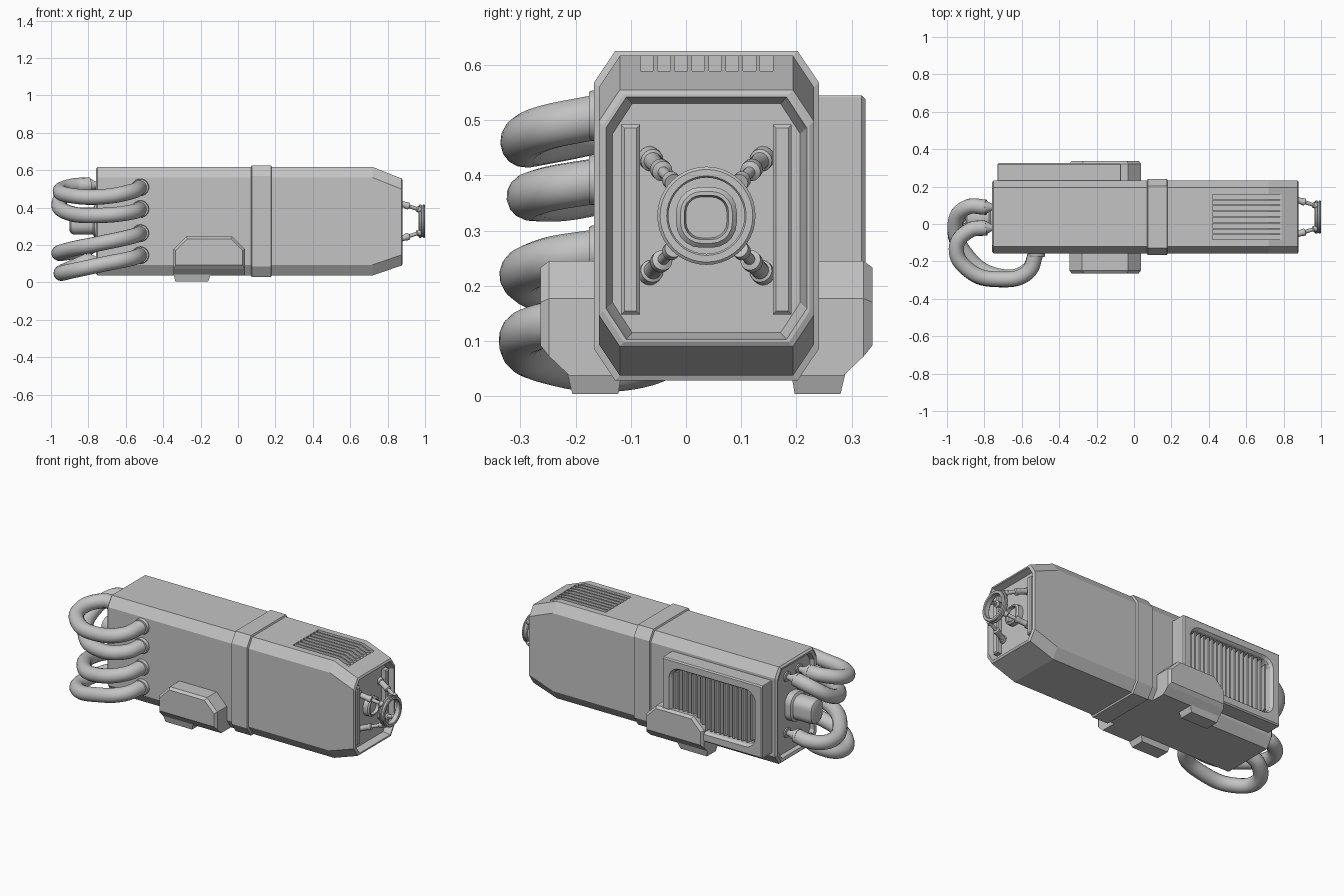
import bpy, bmesh, math
from mathutils import Vector

if "Cube" in bpy.data.objects:
    bpy.data.objects.remove(bpy.data.objects["Cube"])

CY, CZ = 0.037, 0.327          # body axis
grey = bpy.data.materials.new("plain grey")
grey.diffuse_color = (0.55, 0.55, 0.55, 1)
grey.use_nodes = True
grey.node_tree.nodes["Principled BSDF"].inputs["Base Color"].default_value = grey.diffuse_color


def finish(name, bm, smooth=None):
    bmesh.ops.recalc_face_normals(bm, faces=bm.faces)
    me = bpy.data.meshes.new(name)
    bm.to_mesh(me)
    bm.free()
    ob = bpy.data.objects.new(name, me)
    bpy.context.collection.objects.link(ob)
    me.materials.append(grey)
    if smooth:
        bpy.ops.object.select_all(action='DESELECT')
        ob.select_set(True)
        bpy.context.view_layer.objects.active = ob
        bpy.ops.object.shade_smooth_by_angle(angle=math.radians(smooth))
    return ob


def loft(name, loops, smooth=None, closed=False):
    """Skin a list of equal-length point loops; cap the ends unless closed."""
    bm = bmesh.new()
    rings = [[bm.verts.new(p) for p in lp] for lp in loops]
    pairs = list(zip(rings, rings[1:])) + ([(rings[-1], rings[0])] if closed else [])
    for a, b in pairs:
        for i in range(len(a)):
            j = (i + 1) % len(a)
            bm.faces.new((a[i], a[j], b[j], b[i]))
    if not closed:
        bm.faces.new(rings[0])
        bm.faces.new(rings[-1])
    return finish(name, bm, smooth)


def boxes(name, items):
    """Many boxes in one mesh, each (x0,x1,y0,y1,z0,z1)."""
    bm = bmesh.new()
    for x0, x1, y0, y1, z0, z1 in items:
        vs = bmesh.ops.create_cube(bm, size=1)['verts']
        for v in vs:
            v.co = Vector(((x0 + x1) / 2 + v.co.x * (x1 - x0),
                           (y0 + y1) / 2 + v.co.y * (y1 - y0),
                           (z0 + z1) / 2 + v.co.z * (z1 - z0)))
    return finish(name, bm)


def rod(name, p, q, profile, n=16):
    """Lathe along p->q; profile is a list of (fraction, radius)."""
    p, q = Vector(p), Vector(q)
    rot = (q - p).to_track_quat('Z', 'Y')
    loops = []
    for t, r in profile:
        c = p.lerp(q, t)
        loops.append([c + rot @ Vector((r * math.cos(a), r * math.sin(a), 0))
                      for a in (2 * math.pi * k / n for k in range(n))])
    return loft(name, loops, 35)


def octagon(x, inset=0.0, z0=0.037, z1=0.617, cz=0.057, grow=0.0):
    i = inset - grow
    y0, y1, z0, z1 = -0.158 + i, 0.232 - i, z0 + i, z1 - i
    c, d = 0.038 - i * 0.1, cz - i * 0.1
    return [(x, y0 + c, z0), (x, y1 - c, z0), (x, y1, z0 + d), (x, y1, z1 - d),
            (x, y1 - c, z1), (x, y0 + c, z1), (x, y0, z1 - d), (x, y0, z0 + d)]


def rrect(u, v, r, n=5):
    """Rounded rectangle with half sizes u, v."""
    pts = []
    for k, (sx, sy) in enumerate(((1, 1), (-1, 1), (-1, -1), (1, -1))):
        for m in range(n + 1):
            a = math.pi / 2 * (k + m / n)
            pts.append((sx * (u - r) + r * math.cos(a), sy * (v - r) + r * math.sin(a)))
    return pts


# main body: octagonal shell with recessed ends and a tapered nose
F = dict(z0=0.09, z1=0.555)
body = loft("main_body", [
    octagon(-0.73, 0.03), octagon(-0.755, 0.025), octagon(-0.76, 0.01),
    octagon(-0.75), octagon(0.72), octagon(0.875, 0, **F),
    octagon(0.88, 0.008, **F), octagon(0.88, 0.013, **F),
    octagon(0.868, 0.016, **F), octagon(0.84, 0.025, **F)])

# cooling slots on the roof
cut = boxes("slot_cutter", [(0.42, 0.79, y - 0.0115, y + 0.0115, 0.585, 0.66)
                            for y in (CY - 0.108 + 0.031 * k for k in range(8))])
mod = body.modifiers.new("slots", 'BOOLEAN')
mod.object, mod.solver = cut, 'EXACT'
bpy.context.view_layer.objects.active = body
bpy.ops.object.modifier_apply(modifier="slots")
bpy.data.objects.remove(cut)

# band around the middle
loft("middle_band", [octagon(0.07), octagon(0.074, grow=0.009),
                     octagon(0.176, grow=0.009), octagon(0.18)])

# nose: two upright bars, ring on four struts, central socket
for s in (-1, 1):
    y = CY + s * 0.1375
    loft("nose_bar", [[(x, y + a, CZ - 0.007 + b) for a, b in
                       ((-w, -h), (w, -h), (w, h), (-w, h))]
                      for x, w, h in ((0.83, 0.017, 0.172), (0.864, 0.017, 0.172),
                                      (0.87, 0.011, 0.166))])
    for t in (-1, 1):
        rod("nose_strut", (0.835, CY + s * 0.104, CZ + t * 0.106),
            (0.975, CY + s * 0.06, CZ + t * 0.06),
            [(0, 0.021), (0.12, 0.021), (0.14, 0.016), (0.42, 0.016), (0.45, 0.019),
             (0.55, 0.019), (0.58, 0.010), (0.85, 0.010), (0.88, 0.016), (1, 0.016)])
ring = [(0.966, 0.072), (0.966, 0.084), (0.971, 0.089), (0.979, 0.089), (0.982, 0.084),
        (0.988, 0.084), (0.991, 0.089), (0.996, 0.089), (1.0, 0.084), (1.0, 0.072), (0.996, 0.069),
        (0.97, 0.069)]
loft("nose_ring", [[(x, CY + r * math.cos(a), CZ + r * math.sin(a))
                    for a in (2 * math.pi * k / 40 for k in range(40))]
                   for x, r in ring], 30, closed=True)
loft("nose_socket", [[(x, CY + a, CZ - 0.003 + b) for a, b in rrect(u, v, r)]
                     for x, u, v, r in ((0.83, 0.055, 0.055, 0.045), (0.87, 0.055, 0.055, 0.045),
                                        (0.878, 0.047, 0.047, 0.038), (0.878, 0.04, 0.04, 0.03),
                                        (0.86, 0.037, 0.037, 0.028))], 35)

# rear tank
loft("rear_tank", [[(x, CY + a, CZ + b) for a, b in rrect(u, v, r, 8)]
                   for x, u, v, r in ((-0.72, 0.072, 0.085, 0.06), (-0.768, 0.072, 0.085, 0.06),
                                      (-0.775, 0.06, 0.072, 0.052), (-0.875, 0.06, 0.072, 0.052),
                                      (-0.892, 0.054, 0.066, 0.046), (-0.90, 0.04, 0.052, 0.034))], 40)

# four hoses looping from the back plate round to the near side
hoses = [
    [(-0.79, -0.02, .52), (-0.88, -0.035, .515), (-0.95, -0.13, .488), (-0.88, -0.25, .462),
     (-0.72, -0.295, .458), (-0.57, -0.26, .485), (-0.522, -0.15, .508)],
    [(-0.79, 0.09, .515), (-0.89, 0.09, .495), (-0.955, 0.01, .43), (-0.90, -0.16, .37),
     (-0.73, -0.277, .358), (-0.57, -0.25, .375), (-0.522, -0.15, .392)],
    [(-0.79, 0.09, .18), (-0.88, 0.085, .165), (-0.953, 0.0, .155), (-0.90, -0.17, .175),
     (-0.73, -0.292, .21), (-0.57, -0.255, .245), (-0.522, -0.15, .263)],
    [(-0.79, -0.01, .12), (-0.87, -0.02, .085), (-0.945, -0.12, .05), (-0.88, -0.25, .063),
     (-0.72, -0.298, .097), (-0.57, -0.26, .128), (-0.522, -0.15, .145)],
]
for pts in hoses:
    cu = bpy.data.curves.new("hose", 'CURVE')
    cu.dimensions = '3D'
    cu.bevel_depth, cu.bevel_resolution, cu.resolution_u = 0.041, 6, 8
    cu.use_fill_caps = True
    sp = cu.splines.new('BEZIER')
    sp.bezier_points.add(len(pts) - 1)
    for b, p in zip(sp.bezier_points, pts):
        b.co = p
        b.handle_left_type = b.handle_right_type = 'AUTO'
    cu.materials.append(grey)
    ob = bpy.data.objects.new("hose", cu)
    bpy.context.collection.objects.link(ob)
    bpy.ops.object.select_all(action='DESELECT')
    ob.select_set(True)
    bpy.context.view_layer.objects.active = ob
    bpy.ops.object.convert(target='MESH')
    bpy.ops.object.shade_smooth_by_angle(angle=math.radians(40))
    # tapered rear connector and side collar
    x, y, z = pts[0]
    rod("hose_connector", (-0.72, y, z), (-0.81, y, z),
        [(0, 0.03), (0.2, 0.03), (0.22, 0.016), (0.45, 0.018), (0.8, 0.036), (1, 0.041)])
    z = pts[-1][2]
    rod("hose_collar", (-0.522, -0.14, z), (-0.522, -0.176, z),
        [(0, 0.046), (0.85, 0.046), (1, 0.043)], 24)

# louvred vent box on the far side
VX, VZ = -0.40, 0.328
loft("vent_frame", [[(VX + a, y, VZ + b) for a, b in rrect(0.33 - i, 0.217 - i, r)]
                    for y, i, r in ((0.20, 0, 0.004), (0.318, 0, 0.004), (0.325, 0.007, 0.004),
                                    (0.325, 0.045, 0.065), (0.31, 0.055, 0.06),
                                    (0.262, 0.057, 0.06))])
bm = bmesh.new()
for k in range(18):
    x = VX - 0.255 + 0.03 * k
    h = 0.155 if 0 < k < 17 else 0.135
    lo = [bm.verts.new(p + (VZ - h,)) for p in
          ((x - 0.012, 0.262), (x + 0.004, 0.262), (x + 0.014, 0.305), (x + 0.004, 0.305))]
    hi = [bm.verts.new((v.co.x, v.co.y, VZ + h)) for v in lo]
    bm.faces.new(lo)
    bm.faces.new(hi)
    for i in range(4):
        j = (i + 1) % 4
        bm.faces.new((lo[i], lo[j], hi[j], hi[i]))
finish("vent_slats", bm)


# side pods with a foot under each
def pod_loop(y, i, zb):
    x0, x1, zt = -0.345 + i, 0.037 - i, 0.245 - i
    c = 0.068 - i * 0.4
    return [(x0, y, zb), (x1, y, zb), (x1, y, zt - c), (x1 - c, y, zt),
            (x0 + c, y, zt), (x0, y, zt - c)]


for s in (1, -1):
    m = lambda lp: [(x, CY + s * (y - CY), z) for x, y, z in lp]
    loft("side_pod", [m(pod_loop(*a)) for a in
                      ((0.19, 0, 0.037), (0.285, 0, 0.037), (0.322, 0, 0.072),
                       (0.338, 0.012, 0.092))])
    loft("foot", [m([(x0, y0, z), (x1, y0, z), (x1, y1, z), (x0, y1, z)])
                  for x0, x1, y0, y1, z in ((-0.345, -0.145, 0.19, 0.29, 0.045),
                                            (-0.335, -0.16, 0.197, 0.28, 0.004))])
